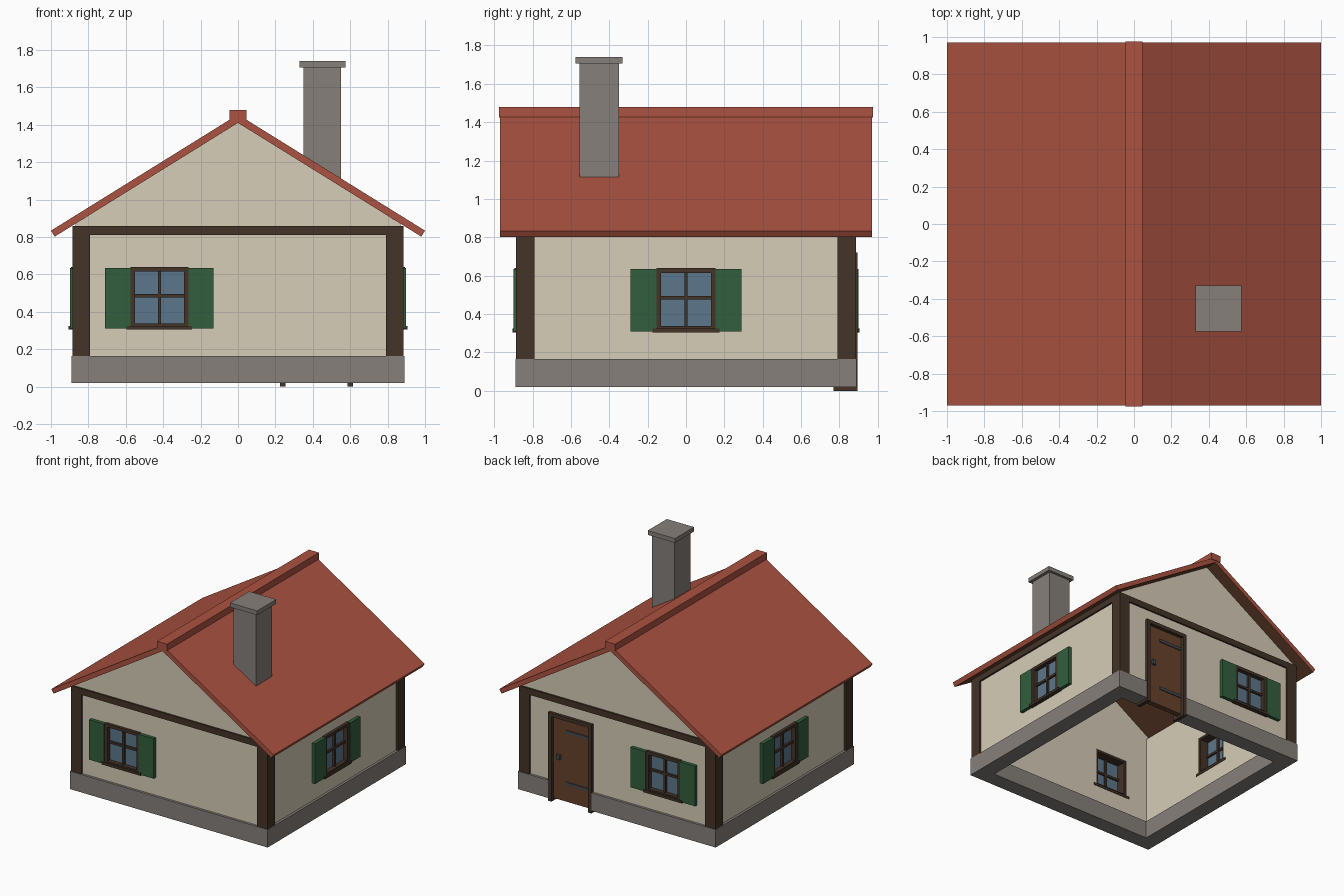
import bpy, bmesh, math
from mathutils import Matrix

if "Cube" in bpy.data.objects:
    bpy.data.objects.remove(bpy.data.objects["Cube"])


def material(name, rgb):
    m = bpy.data.materials.new(name)
    m.diffuse_color = (*rgb, 1)
    m.use_nodes = True
    m.node_tree.nodes["Principled BSDF"].inputs["Base Color"].default_value = m.diffuse_color
    return m


PLASTER = material("cream plaster", (0.68, 0.61, 0.48))
STONE = material("grey stone", (0.24, 0.215, 0.195))
TIMBER = material("dark timber", (0.056, 0.033, 0.021))
TILE = material("red roof tile", (0.41, 0.085, 0.052))
SHUTTER = material("green shutter paint", (0.032, 0.112, 0.047))
GLASS = material("blue glass", (0.107, 0.184, 0.263))
OAK = material("brown wood", (0.135, 0.055, 0.025))
IRON = material("dark iron", (0.06, 0.068, 0.078))

FRONT, RIGHT, BACK, LEFT = 0, 90, 180, 270


def finish(name, bm, mats):
    me = bpy.data.meshes.new(name)
    bm.to_mesh(me)
    bm.free()
    for m in mats:
        me.materials.append(m)
    ob = bpy.data.objects.new(name, me)
    bpy.context.collection.objects.link(ob)
    return ob


def boxes(name, mat, side, *spans):
    """Boxes as (u0,u1, d0,d1, z0,z1): u along the wall, d outward, on the given side."""
    bm = bmesh.new()
    rot = Matrix.Rotation(math.radians(side), 4, 'Z')
    for u0, u1, d0, d1, z0, z1 in spans:
        mid = Matrix.Translation(((u0 + u1) / 2, -(d0 + d1) / 2, (z0 + z1) / 2))
        size = Matrix.Diagonal((u1 - u0, d1 - d0, z1 - z0, 1))
        bmesh.ops.create_cube(bm, size=1, matrix=rot @ mid @ size)
    return finish(name, bm, [mat])


def panel(name, mats, side, outlines, d0, d1):
    """Filled outline (later outlines are holes) in u,z, from depth d0 to d1."""
    cu = bpy.data.curves.new(name, 'CURVE')
    cu.dimensions, cu.fill_mode, cu.extrude = '2D', 'BOTH', (d1 - d0) / 2
    for pts in outlines:
        sp = cu.splines.new('POLY')
        sp.points.add(len(pts) - 1)
        for p, (u, z) in zip(sp.points, pts):
            p.co = (u, z, 0, 1)
        sp.use_cyclic_u = True
    tmp = bpy.data.objects.new("tmp", cu)
    bpy.context.collection.objects.link(tmp)
    deps = bpy.context.evaluated_depsgraph_get()
    me = bpy.data.meshes.new_from_object(tmp.evaluated_get(deps))
    bm = bmesh.new()
    bm.from_mesh(me)
    bpy.data.objects.remove(tmp)
    bpy.data.meshes.remove(me)
    bm.transform(Matrix.Rotation(math.radians(side), 4, 'Z')
                 @ Matrix.Translation((0, -(d0 + d1) / 2, 0))
                 @ Matrix.Rotation(math.pi / 2, 4, 'X'))
    bmesh.ops.remove_doubles(bm, verts=bm.verts, dist=1e-5)
    bmesh.ops.recalc_face_normals(bm, faces=bm.faces)
    for f in bm.faces:
        f.smooth = False
        f.material_index = 0
    return finish(name, bm, mats)


def rect(u0, u1, z0, z1):
    return [(u0, z0), (u1, z0), (u1, z1), (u0, z1)]


# Walls: hollow shell with window and door openings
IN, OUT = 0.77, 0.87
BASE = 0.16


def opening(u):
    return rect(u - 0.15, u + 0.15, 0.32, 0.63)


gable_top = [(OUT, BASE), (OUT, 0.87), (0, 1.412), (-OUT, 0.87), (-OUT, BASE)]
panel("front_wall", [PLASTER], FRONT, [gable_top, opening(-0.42)], IN, OUT)
doorway = [(-0.605, BASE), (-0.605, 0.71), (-0.235, 0.71), (-0.235, BASE)]
panel("back_wall", [PLASTER], BACK, [gable_top + doorway, opening(0.42)], IN, OUT)
for side, word in ((RIGHT, "right"), (LEFT, "left")):
    panel(word + "_wall", [PLASTER], side, [rect(-IN, IN, BASE, 0.9), opening(0)], IN, OUT)

# Stone plinth ring, interrupted by the doorway
P, Q = 0.89, 0.76
boxes("plinth_front", STONE, FRONT, (-P, P, Q, P, 0.02, 0.165))
boxes("plinth_right", STONE, RIGHT, (-Q, Q, Q, P, 0.02, 0.165))
boxes("plinth_left", STONE, LEFT, (-Q, Q, Q, P, 0.02, 0.165))
boxes("plinth_back", STONE, BACK, (-P, -0.61, Q, P, 0.02, 0.165), (-0.23, P, Q, P, 0.02, 0.165))

# Corner posts and top beams
for side in (FRONT, BACK):
    boxes("corner_posts", TIMBER, side,
          *[(min(a, b), max(a, b), 0.79, 0.885, 0.16, 0.86)
            for a, b in ((0.79, 0.885), (-0.79, -0.885))])
for side in (FRONT, RIGHT, BACK, LEFT):
    boxes("top_beam", TIMBER, side, (-0.79, 0.79, 0.80, 0.884, 0.81, 0.86))


# Windows with frame, cross bars, sill and shutters
def window(side, u):
    l, r, b, t = u - 0.155, u + 0.155, 0.325, 0.64
    boxes("window_frame", TIMBER, side,
          (l, l + 0.025, 0.775, 0.893, b, t), (r - 0.025, r, 0.775, 0.893, b, t),
          (l + 0.025, r - 0.025, 0.775, 0.893, t - 0.025, t),
          (l + 0.025, r - 0.025, 0.775, 0.893, b, b + 0.012))
    boxes("window_bars", TIMBER, side,
          (u - 0.009, u + 0.009, 0.835, 0.875, b, t), (l, r, 0.836, 0.874, 0.477, 0.495))
    boxes("window_glass", GLASS, side, (l + 0.01, r - 0.01, 0.85, 0.858, b, t - 0.01))
    boxes("window_sill", TIMBER, side, (l - 0.02, r + 0.02, 0.765, 0.905, 0.305, b))
    boxes("shutters", SHUTTER, side,
          (l - 0.135, l, 0.868, 0.898, 0.31, 0.635), (r, r + 0.135, 0.868, 0.898, 0.31, 0.635))


for side, u in ((FRONT, -0.42), (BACK, 0.42), (RIGHT, 0), (LEFT, 0)):
    window(side, u)

# Back door with frame, strap hinges and handle
boxes("door_frame", TIMBER, BACK,
      (-0.615, -0.585, 0.77, 0.893, 0, 0.72), (-0.255, -0.225, 0.77, 0.893, 0, 0.72),
      (-0.585, -0.255, 0.77, 0.893, 0.69, 0.72))
boxes("door_leaf", OAK, BACK, (-0.585, -0.255, 0.82, 0.865, 0.02, 0.69))
boxes("door_hinges", IRON, BACK,
      *[(-0.47, -0.26, 0.865, 0.873, z - 0.012, z + 0.012) for z in (0.17, 0.59)])
boxes("door_handle", IRON, BACK, (-0.55, -0.52, 0.865, 0.885, 0.35, 0.39))

# Roof: chevron profile, wooden underside chosen by face direction
half = [(1.0, 0.834), (0.98, 0.802)]
chevron = [(0, 1.455)] + half + [(0, 1.41)] + [(-x, z) for x, z in reversed(half)]
roof = panel("roof", [TILE, OAK], FRONT, [chevron], -0.97, 0.97)
for f in roof.data.polygons:
    f.material_index = int(f.normal.z < -0.7)
boxes("ridge_cap", TILE, FRONT, (-0.045, 0.045, -0.975, 0.975, 1.425, 1.48))

# Chimney
boxes("chimney", STONE, FRONT, (0.35, 0.55, 0.35, 0.555, 1.09, 1.705))
boxes("chimney_cap", STONE, FRONT, (0.33, 0.575, 0.33, 0.575, 1.705, 1.74))
